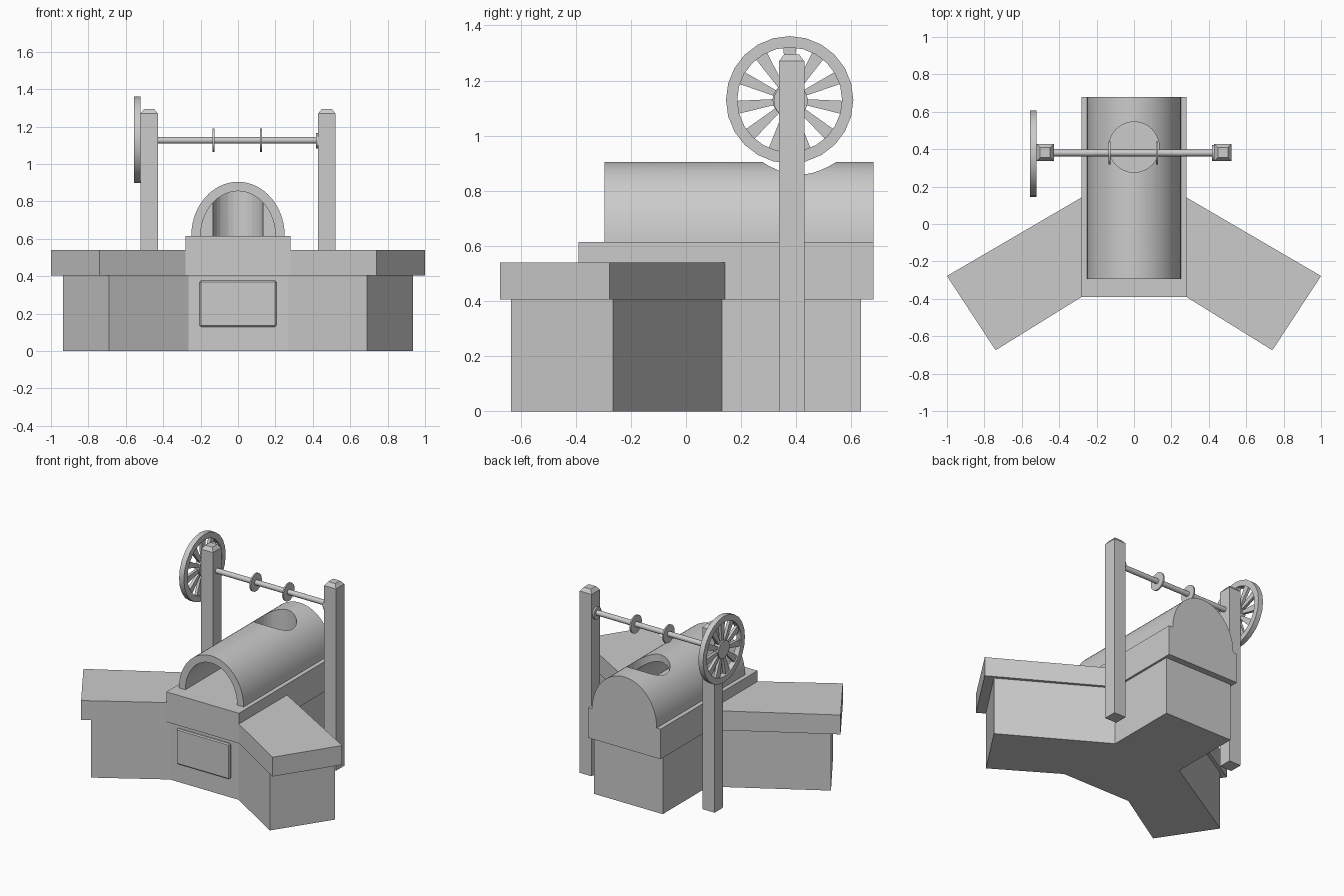
import bpy, bmesh, math
from mathutils import Matrix, Vector

if "Cube" in bpy.data.objects:
    bpy.data.objects.remove(bpy.data.objects["Cube"])


def finish(name, bm, smooth=False):
    bmesh.ops.recalc_face_normals(bm, faces=bm.faces)
    me = bpy.data.meshes.new(name)
    bm.to_mesh(me)
    bm.free()
    ob = bpy.data.objects.new(name, me)
    bpy.context.collection.objects.link(ob)
    if smooth:
        shade(ob)
    return ob


def shade(ob):
    bpy.ops.object.select_all(action='DESELECT')
    ob.select_set(True)
    bpy.context.view_layer.objects.active = ob
    bpy.ops.object.shade_smooth_by_angle(angle=math.radians(35))


def extrude(name, pts, vec, smooth=False):
    bm = bmesh.new()
    f = bm.faces.new([bm.verts.new(p) for p in pts])
    r = bmesh.ops.extrude_face_region(bm, geom=[f], use_keep_orig=True)
    verts = [v for v in r['geom'] if isinstance(v, bmesh.types.BMVert)]
    bmesh.ops.translate(bm, verts=verts, vec=Vector(vec))
    return finish(name, bm, smooth)


def prism(name, pts, z0, z1):
    return extrude(name, [(x, y, z0) for x, y in pts], (0, 0, z1 - z0))


def arch(name, rx, rz, z0, y0, y1, drop=0.0, n=32):
    pts = [(rx * math.cos(math.pi * i / n), y0, z0 + rz * math.sin(math.pi * i / n)) for i in range(n + 1)]
    if drop:
        pts += [(-rx, y0, z0 - drop), (rx, y0, z0 - drop)]
    return extrude(name, pts, (0, y1 - y0, 0), True)


def disc_x(name, x0, x1, r, y, z, n, smooth=False):
    pts = [(x0, y + r * math.sin(2 * math.pi * i / n), z + r * math.cos(2 * math.pi * i / n)) for i in range(n)]
    return extrude(name, pts, (x1 - x0, 0, 0), smooth)


def mirrored(half):
    return half + [(-x, y) for x, y in reversed(half)]


# Y-shaped base and its overhanging counter
prism("base", mirrored([(0.265, -0.372), (0.69, -0.635), (0.935, -0.265), (0.265, 0.13), (0.265, 0.635)]), 0, 0.405)
prism("middle_slab", mirrored([(0.28, -0.39), (0.28, 0.68)]), 0.405, 0.615)
for s, side in ((1, "right"), (-1, "left")):
    prism(side + "_counter", [(s * x, y) for x, y in
          [(0.28, -0.39), (0.74, -0.675), (1.0, -0.278), (0.28, 0.142)]], 0.405, 0.54)

# front panel with chamfered edge
panel = extrude("front_panel", [(-0.205, -0.365, 0.13), (0.205, -0.365, 0.13),
                                (0.205, -0.365, 0.377), (-0.205, -0.365, 0.377)], (0, -0.023, 0))
bev = panel.modifiers.new("chamfer", 'BEVEL')
bev.width = 0.007
bev.segments = 1

# vaulted furnace: tunnel in front meets a round chimney hole
vault = arch("furnace_vault", 0.25, 0.29, 0.615, -0.295, 0.68)
tunnel = arch("tunnel_cutter", 0.2, 0.24, 0.615, -0.4, 0.41, 0.05)
shaft = prism("chimney_cutter", [(0.135 * math.cos(2 * math.pi * i / 32), 0.411 + 0.135 * math.sin(2 * math.pi * i / 32))
                                 for i in range(32)], 0.56, 1.0)
for cutter in (tunnel, shaft):
    mod = vault.modifiers.new("cut", 'BOOLEAN')
    mod.operation = 'DIFFERENCE'
    mod.solver = 'EXACT'
    mod.object = cutter
    bpy.context.view_layer.objects.active = vault
    bpy.ops.object.modifier_apply(modifier=mod.name)
for cutter in (tunnel, shaft):
    bpy.data.objects.remove(cutter)
shade(vault)

# posts with pyramid caps
for s, side in ((1, "right"), (-1, "left")):
    bm = bmesh.new()
    rings = [[bm.verts.new((s * 0.475 + a * h, 0.383 + b * h, z)) for a, b in ((-1, -1), (1, -1), (1, 1), (-1, 1))]
             for h, z in ((0.046, 0), (0.046, 1.27), (0.027, 1.295))]
    bm.faces.new(rings[0])
    bm.faces.new(rings[-1])
    for lo, hi in zip(rings, rings[1:]):
        for i in range(4):
            j = (i + 1) % 4
            bm.faces.new((lo[i], lo[j], hi[j], hi[i]))
    finish(side + "_post", bm)

# axle with collar and two guide discs
Y, Z = 0.38, 1.127
disc_x("axle", -0.53, 0.44, 0.018, Y, Z, 12, True)
disc_x("axle_collar", 0.417, 0.432, 0.042, Y, Z - 0.003, 16, True)
for x in (-0.13, 0.123):
    disc_x("guide_disc", x - 0.005, x + 0.005, 0.062, Y, Z, 20, True)

# wheel: rim, hub and eleven flared spokes
WY, N = 0.376, 24
bm = bmesh.new()
rows = []
for i in range(N):
    a = 2 * math.pi * i / N
    rows.append([bm.verts.new((x, WY + r * math.sin(a), 1.13 + r * math.cos(a)))
                 for x, r in ((-0.557, 0.19), (-0.557, 0.231), (-0.52, 0.231), (-0.52, 0.19))])
for i in range(N):
    p, q = rows[i], rows[(i + 1) % N]
    for k in range(4):
        m = (k + 1) % 4
        bm.faces.new((p[k], p[m], q[m], q[k]))
finish("wheel_rim", bm, True)
disc_x("wheel_hub", -0.557, -0.52, 0.062, WY, 1.13, 20, True)
for i in range(11):
    rot = Matrix.Rotation(2 * math.pi * i / 11, 4, 'X')
    pts = [rot @ Vector((-0.548, u, w)) + Vector((0, WY, 1.13))
           for u, w in ((-0.01, 0.05), (0.01, 0.05), (0.024, 0.194), (-0.024, 0.194))]
    extrude("wheel_spoke", pts, (0.02, 0, 0))
